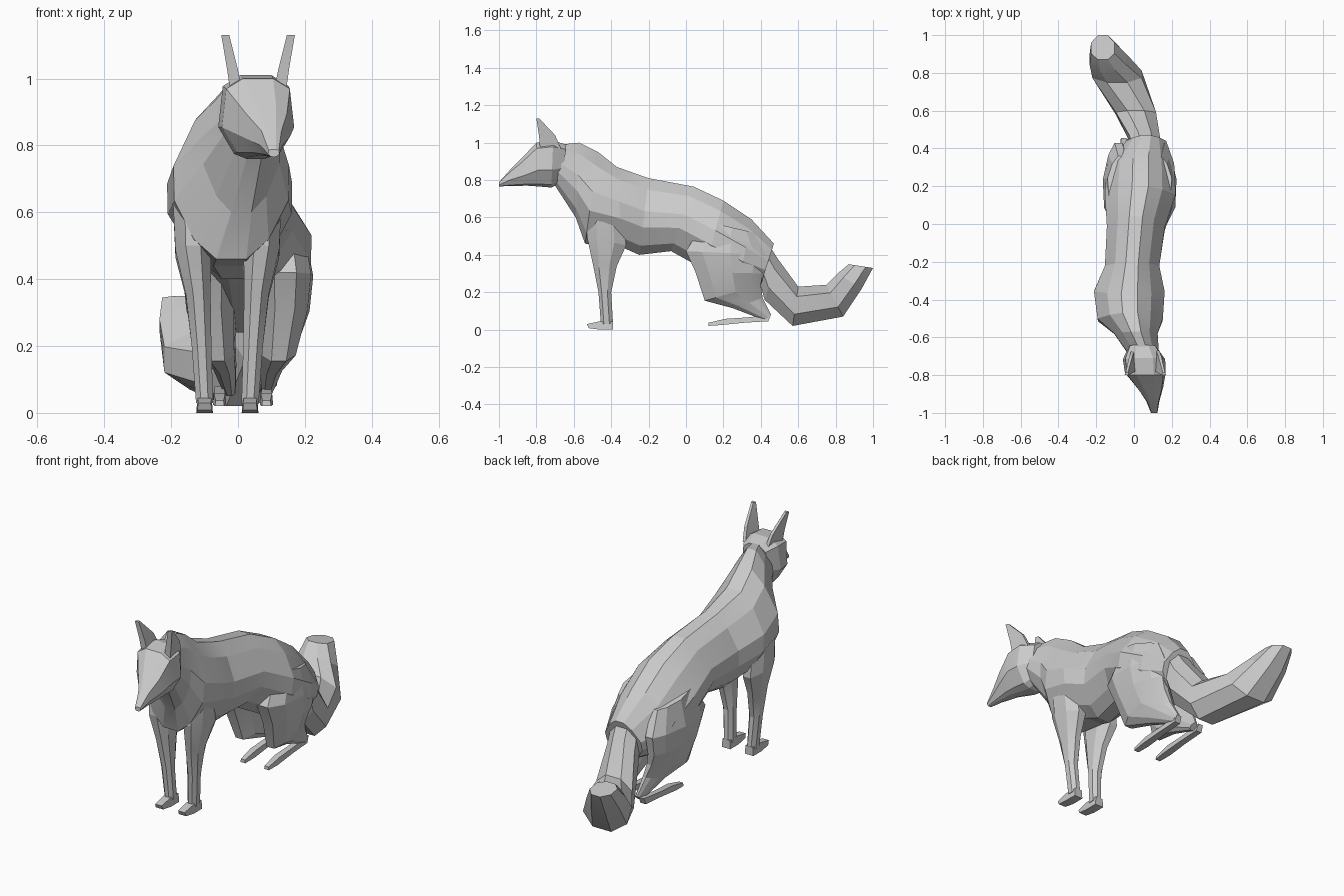
import bpy, bmesh, math

# Half cross-sections: (width fraction, position from edge A to edge B)
BODY = [(.22, 0), (.6, .15), (.96, .43), (.95, .64), (.62, .88), (.25, 1)]
HEAD = [(.42, 0), (.88, .13), (1, .62), (.58, .94), (.25, 1)]
OVAL = [(.4, 0), (.95, .25), (.95, .7), (.4, 1)]
HAUNCH = [(.4, 0), (.92, .2), (1, .55), (.65, .85), (.25, 1)]
BOX = [(.85, 0), (1, 1)]
BLADE = [(1, 0), (.5, 1)]


def loft(name, half, rings, mirror_x=None):
    """Loft rings (yA, zA, yB, zB, centre x, half width); optionally reflect in x."""
    bm = bmesh.new()
    loops = []
    for ya, za, yb, zb, cx, hw in rings:
        section = half + [(-s, t) for s, t in reversed(half)]
        loop = []
        for s, t in section:
            x = cx + s * hw
            if mirror_x is not None:
                x = 2 * mirror_x - x
            loop.append(bm.verts.new((x, ya + (yb - ya) * t, za + (zb - za) * t)))
        loops.append(loop)
    n = len(loops[0])
    for a, b in zip(loops, loops[1:]):
        for i in range(n):
            j = (i + 1) % n
            bm.faces.new((a[i], a[j], b[j], b[i]))
    bm.faces.new(loops[0])
    bm.faces.new(loops[-1])
    bmesh.ops.recalc_face_normals(bm, faces=bm.faces)
    mesh = bpy.data.meshes.new(name)
    bm.to_mesh(mesh)
    bm.free()
    ob = bpy.data.objects.new(name, mesh)
    bpy.context.collection.objects.link(ob)
    bpy.ops.object.select_all(action='DESELECT')
    ob.select_set(True)
    bpy.context.view_layer.objects.active = ob
    bpy.ops.object.shade_smooth_by_angle(angle=math.radians(14))
    return ob


def pair(name, half, rings, mirror_x):
    loft("right_" + name, half, rings)
    loft("left_" + name, half, rings, mirror_x)


# Neck, chest, back and rump
loft("body", BODY, [
    (-.67, .99, -.70, .77, .05, .085),
    (-.57, 1.0, -.59, .60, .01, .12),
    (-.47, .95, -.54, .46, -.02, .18),
    (-.37, .87, -.34, .44, -.025, .195),
    (-.20, .81, -.25, .40, -.01, .15),
    (.04, .765, -.08, .42, .01, .16),
    (.20, .69, .10, .32, .033, .195),
    (.35, .59, .28, .24, .035, .185),
    (.47, .46, .40, .24, .065, .11)])

# Head tapering to the muzzle
loft("head", HEAD, [
    (-.64, .99, -.66, .79, .045, .075),
    (-.71, 1.01, -.72, .76, .053, .112),
    (-.80, 1.0, -.78, .765, .06, .108),
    (-.88, .915, -.85, .77, .085, .07),
    (-.94, .855, -.94, .768, .1, .034),
    (-1.0, .788, -1.0, .766, .107, .017)])

# Ears
pair("ear", BLADE, [
    (-.78, .96, -.67, .97, .125, .018),
    (-.785, 1.03, -.70, 1.04, .137, .016),
    (-.80, 1.13, -.785, 1.13, .158, .012)], .06)

# Front legs, flaring into the shoulders, and paws
pair("front_leg", OVAL, [
    (-.52, .66, -.34, .66, .07, .065),
    (-.53, .50, -.32, .45, .07, .056),
    (-.50, .36, -.37, .34, .055, .039),
    (-.468, .20, -.40, .20, .045, .031),
    (-.455, .03, -.39, .03, .036, .027)], -.032)
pair("front_paw", BOX, [
    (-.39, .045, -.39, 0, .036, .025),
    (-.46, .045, -.46, 0, .036, .025),
    (-.53, .03, -.52, .008, .036, .022)], -.032)

# Crouched hind legs, blending into the rump, and long hind feet
pair("hind_leg", HAUNCH, [
    (.10, .58, .36, .52, .125, .075),
    (.0, .42, .43, .40, .142, .083),
    (.05, .31, .41, .30, .14, .074),
    (.10, .155, .40, .24, .122, .055),
    (.25, .115, .41, .17, .10, .035),
    (.42, .05, .455, .08, .085, .018)], .03)
pair("hind_foot", BOX, [
    (.455, .08, .44, .045, .085, .017),
    (.32, .065, .32, .038, .085, .018),
    (.21, .058, .19, .025, .085, .02),
    (.12, .037, .12, .02, .085, .014)], .015)

# Bushy tail, sweeping to one side
loft("tail", OVAL, [
    (.44, .46, .39, .27, .065, .08),
    (.49, .38, .42, .16, .055, .085),
    (.60, .23, .57, .02, .01, .112),
    (.75, .24, .84, .07, -.09, .137),
    (.81, .30, .94, .22, -.138, .102),
    (.87, .35, 1.0, .33, -.165, .065)])
